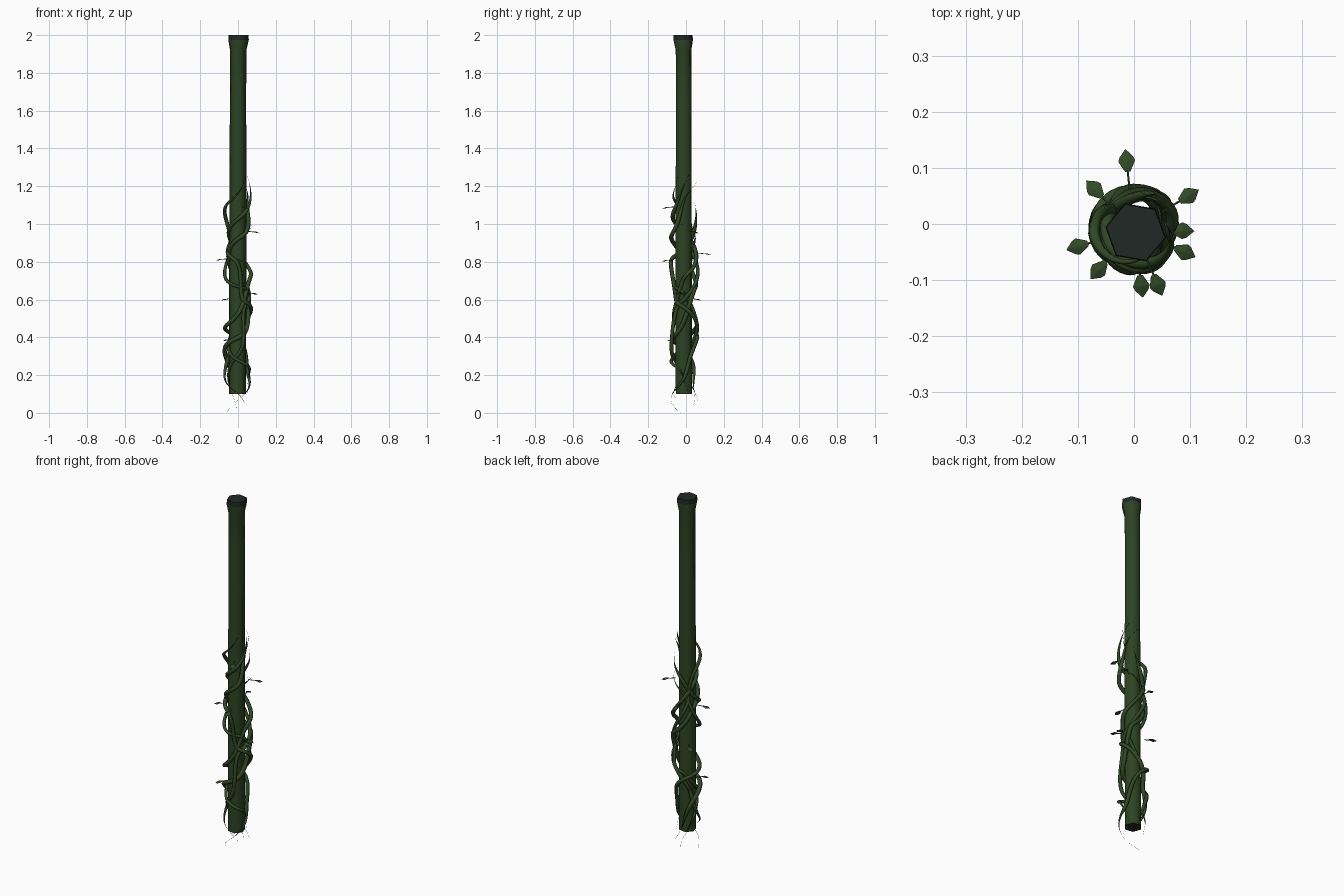
import bpy, bmesh, math, random
from mathutils import Vector, Matrix

if "Cube" in bpy.data.objects:
    bpy.data.objects.remove(bpy.data.objects["Cube"])
random.seed(4)

def material(name, col):
    m = bpy.data.materials.new(name)
    m.diffuse_color = (*col, 1)
    m.use_nodes = True
    m.node_tree.nodes["Principled BSDF"].inputs["Base Color"].default_value = m.diffuse_color
    return m

stem_green = material("stem green", (0.026, 0.056, 0.017))
vine_green = material("vine green", (0.030, 0.065, 0.019))
leaf_green = material("leaf green", (0.033, 0.070, 0.022))
cap_dark = material("dark cap", (0.014, 0.022, 0.018))

def finish(name, bm, mats):
    me = bpy.data.meshes.new(name)
    bmesh.ops.recalc_face_normals(bm, faces=bm.faces)
    bm.to_mesh(me)
    bm.free()
    for m in mats:
        me.materials.append(m)
    ob = bpy.data.objects.new(name, me)
    bpy.context.collection.objects.link(ob)
    return ob

# Six-sided pole with flared top: z, radius, centre x, centre y
profile = [(0.10, 0.046, -0.003, -0.011), (0.5, 0.046, -0.002, -0.012),
           (0.9, 0.046, -0.001, -0.013), (1.3, 0.045, 0.0, -0.012),
           (1.65, 0.044, 0.0, -0.012), (1.92, 0.044, 0.001, -0.013),
           (1.975, 0.055, 0.003, -0.015), (2.0, 0.053, 0.003, -0.015)]
bm = bmesh.new()
rings = []
for z, r, cx, cy in profile:
    rings.append([bm.verts.new((cx + r * math.cos(math.radians(-10 + 60 * i)),
                                cy + r * math.sin(math.radians(-10 + 60 * i)), z)) for i in range(6)])
for a, b in zip(rings, rings[1:]):
    for i in range(6):
        bm.faces.new((a[i], a[(i + 1) % 6], b[(i + 1) % 6], b[i]))
bm.faces.new(rings[0])
bm.faces.new(rings[-1])
for f in bm.faces:
    f.smooth = len(f.verts) == 4
    if len(f.verts) == 6 or f.calc_center_median().z > 1.98:
        f.material_index = 1
pole = finish("pole", bm, [stem_green, cap_dark])
bpy.context.view_layer.objects.active = pole
pole.select_set(True)
bpy.ops.object.shade_smooth_by_angle(angle=math.radians(65))
pole.select_set(False)

# Winding vines: start z, end z, start angle, turns, thickness, phase
vines = [(0.0, 1.26, 200, 2.6, 0.011, 0.0),
         (0.04, 1.22, 20, 2.2, 0.012, 1.3),
         (0.06, 1.12, 290, -1.7, 0.011, 2.4),
         (0.02, 1.25, 110, 1.5, 0.010, 3.6),
         (0.10, 1.0, 60, -2.2, 0.009, 5.0)]
N = 90
for k, (z0, z1, a0, turns, thick, ph) in enumerate(vines):
    cu = bpy.data.curves.new("vine", 'CURVE')
    cu.dimensions = '3D'
    cu.bevel_depth = thick
    cu.bevel_resolution = 1
    cu.use_fill_caps = True
    sp = cu.splines.new('POLY')
    sp.points.add(N - 1)
    for i, p in enumerate(sp.points):
        t = i / (N - 1)
        a = math.radians(a0) + turns * 2 * math.pi * t + 0.5 * math.sin(17 * t + ph)
        r = 0.061 + 0.011 * math.sin(23 * t + 2 * ph)
        z = z0 + (z1 - z0) * t + 0.025 * math.sin(27 * t + ph) * math.sin(math.pi * t)
        p.co = (0.001 + r * math.cos(a), -0.009 + r * math.sin(a), z, 1)
        # thin threadlike tips
        p.radius = max(0.04, min(1, (t - 0.06) / 0.12, (0.97 - t) / 0.12))
    sp.use_smooth = True
    cu.materials.append(vine_green)
    ob = bpy.data.objects.new(f"vine_{k + 1}", cu)
    bpy.context.collection.objects.link(ob)
    bpy.context.view_layer.objects.active = ob
    ob.select_set(True)
    bpy.ops.object.convert(target='MESH')
    ob.select_set(False)

# Pointed leaves on short stalks: centre x, y, z
leaves = [(-0.013, 0.112, 0.84), (0.097, 0.05, 0.955), (0.086, -0.012, 0.63),
          (0.09, -0.05, 0.63), (0.042, -0.108, 1.085), (0.013, -0.110, 0.805),
          (-0.1, -0.04, 0.81), (-0.063, -0.082, 0.385), (-0.07, 0.062, 0.60)]
shape = [(-0.019, 0.005), (0.0, 0.015), (0.008, 0.012), (0.022, 0.0)]
for k, (x, y, z) in enumerate(leaves):
    bm = bmesh.new()
    pts = shape + [(u, -v) for u, v in reversed(shape[:-1])]
    rim = [bm.verts.new((u, v, -0.12 * u)) for u, v in pts]
    top = bm.verts.new((0, 0, 0.004))
    low = bm.verts.new((0, 0, -0.002))
    for i in range(len(rim)):
        j = (i + 1) % len(rim)
        bm.faces.new((rim[i], rim[j], top))
        bm.faces.new((rim[j], rim[i], low))
    # stalk reaching back to the vines
    length = max(0.01, math.hypot(x, y + 0.009) - 0.019 - 0.055)
    m = Matrix.Translation((-0.017 - length / 2, 0, 0.001)) @ Matrix.Rotation(math.pi / 2, 4, 'Y')
    bmesh.ops.create_cone(bm, cap_ends=True, segments=5, radius1=0.002, radius2=0.002,
                          depth=length, matrix=m)
    ang = math.atan2(y + 0.009, x)
    bm.transform(Matrix.Translation((x, y, z)) @ Matrix.Rotation(ang, 4, 'Z')
                 @ Matrix.Rotation(0.1, 4, 'Y'))
    finish(f"leaf_{k + 1}", bm, [leaf_green])
